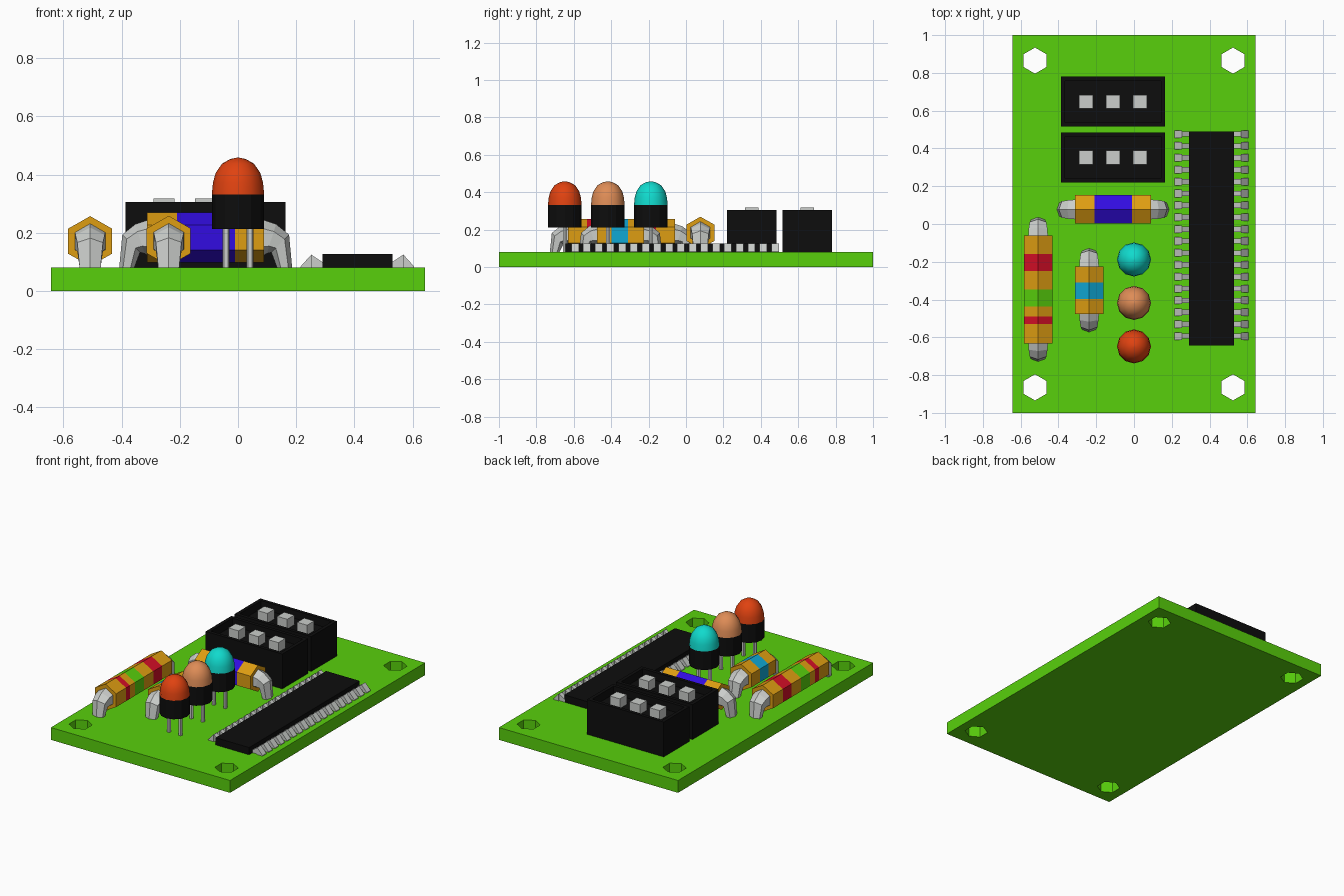
import bpy, bmesh, math
from mathutils import Vector

if "Cube" in bpy.data.objects:
    bpy.data.objects.remove(bpy.data.objects["Cube"])


def mat(name, r, g, b):
    m = bpy.data.materials.new(name)
    lin = [((c / 255 + 0.055) / 1.055) ** 2.4 if c > 10 else c / 255 / 12.92 for c in (r, g, b)]
    m.diffuse_color = (*lin, 1)
    m.use_nodes = True
    m.node_tree.nodes["Principled BSDF"].inputs["Base Color"].default_value = m.diffuse_color
    return m


GREEN = mat("board_green", 88, 208, 12)
BLACK = mat("black_plastic", 13, 13, 13)
METAL = mat("light_metal", 203, 206, 203)
GOLD = mat("resistor_gold", 222, 157, 18)
BLUE = mat("band_blue", 50, 12, 225)
RED = mat("band_red", 212, 14, 38)
SKY = mat("band_sky_blue", 16, 168, 212)
LED_RED = mat("led_orange_red", 224, 66, 16)
LED_PEACH = mat("led_peach", 222, 140, 86)
LED_CYAN = mat("led_cyan", 16, 218, 205)


def loft(bm, rings, slots=None):
    """Skin a list of equal-length point rings and cap both ends."""
    vs = [[bm.verts.new(p) for p in ring] for ring in rings]
    n = len(vs[0])
    slots = slots or [0] * (len(vs) - 1)
    faces = []
    for a, b, s in zip(vs, vs[1:], slots):
        for i in range(n):
            f = bm.faces.new((a[i], a[(i + 1) % n], b[(i + 1) % n], b[i]))
            f.material_index = s
            faces.append(f)
    for ring, s in ((vs[0], slots[0]), (vs[-1], slots[-1])):
        f = bm.faces.new(ring)
        f.material_index = s
        faces.append(f)
    bmesh.ops.recalc_face_normals(bm, faces=faces)


def finish(name, bm, *mats):
    me = bpy.data.meshes.new(name)
    bm.to_mesh(me)
    bm.free()
    for m in mats:
        me.materials.append(m)
    ob = bpy.data.objects.new(name, me)
    bpy.context.scene.collection.objects.link(ob)
    return ob


def rect(x0, x1, y0, y1, z):
    return [(x0, y0, z), (x1, y0, z), (x1, y1, z), (x0, y1, z)]


def circle(x, y, z, r, n, turn=0.0):
    return [(x + r * math.cos(turn + math.tau * i / n),
             y + r * math.sin(turn + math.tau * i / n), z) for i in range(n)]


TOP = 0.08

# Board with four hexagonal mounting holes
bm = bmesh.new()
loft(bm, [rect(-0.643, 0.643, -1, 1, 0), rect(-0.643, 0.643, -1, 1, TOP)])
board = finish("board", bm, GREEN)
bm = bmesh.new()
for x in (-0.524, 0.524):
    for y in (-0.865, 0.865):
        loft(bm, [circle(x, y, z, 0.069, 6, math.pi / 2) for z in (-0.1, 0.2)])
cutter = finish("hole_cutter", bm, GREEN)
cutter.hide_render = True
mod = board.modifiers.new("holes", 'BOOLEAN')
mod.object = cutter
mod.operation = 'DIFFERENCE'
mod.solver = 'EXACT'
bpy.context.view_layer.objects.active = board
bpy.ops.object.modifier_apply(modifier=mod.name)
bpy.data.objects.remove(cutter)

# Connectors: open-topped housings with three square pins
for k, yc in enumerate((0.352, 0.648), 1):
    x0, x1, y0, y1, w = -0.386, 0.164, yc - 0.132, yc + 0.132, 0.022
    bm = bmesh.new()
    loft(bm, [rect(x0, x1, y0, y1, TOP), rect(x0, x1, y0, y1, 0.306),
              rect(x0 + w, x1 - w, y0 + w, y1 - w, 0.306),
              rect(x0 + w, x1 - w, y0 + w, y1 - w, 0.255)])
    finish(f"connector_housing_{k}", bm, BLACK)
    bm = bmesh.new()
    for xc in (-0.254, -0.111, 0.032):
        loft(bm, [rect(xc - 0.036, xc + 0.036, yc - 0.036, yc + 0.036, z) for z in (0.25, 0.318)])
    finish(f"connector_pins_{k}", bm, METAL)

# Chip body and its two rows of legs
bm = bmesh.new()
loft(bm, [rect(0.29, 0.53, -0.643, 0.49, z) for z in (TOP, 0.127)])
finish("chip_body", bm, BLACK)
bm = bmesh.new()
for side in (-1, 1):
    for i in range(18):
        y = 0.476 - i * 0.0629
        rings = []
        for off, h, w in ((0.115, 0.016, 0.014), (0.157, 0.044, 0.014),
                          (0.157, 0.046, 0.02), (0.195, 0.004, 0.02)):
            x = 0.41 + side * off
            rings.append([(x, y - w, TOP), (x, y + w, TOP), (x, y + w, TOP + h), (x, y - w, TOP + h)])
        loft(bm, rings)
finish("chip_legs", bm, METAL)

# Indicator lamps: black collar, coloured dome, two wire legs
for name, y, colour in (("cyan", -0.188, LED_CYAN), ("peach", -0.418, LED_PEACH),
                        ("red", -0.648, LED_RED)):
    bm = bmesh.new()
    loft(bm, [circle(0, y, z, 0.09, 12) for z in (0.212, 0.332)])
    finish(f"lamp_collar_{name}", bm, BLACK)
    bm = bmesh.new()
    loft(bm, [circle(0, y, z, r, 12) for z, r in
              ((0.332, 0.09), (0.372, 0.086), (0.405, 0.077), (0.437, 0.055), (0.453, 0.027), (0.458, 0.004))])
    dome = finish(f"lamp_dome_{name}", bm, colour)
    bpy.ops.object.select_all(action='DESELECT')
    dome.select_set(True)
    bpy.context.view_layer.objects.active = dome
    bpy.ops.object.shade_smooth_by_angle(angle=math.radians(35))
    bm = bmesh.new()
    for x in (-0.041, 0.041):
        loft(bm, [circle(x, y, z, 0.0125, 6) for z in (TOP, 0.22)])
    finish(f"lamp_legs_{name}", bm, METAL)


def resistor(name, centre, axis, zc, cuts, slots, mats):
    """Hexagonal banded body along an axis, with a bent lead at each end."""
    ax = Vector((1, 0, 0)) if axis == 'x' else Vector((0, 1, 0))
    lat = Vector((0, 1, 0)) if axis == 'x' else Vector((1, 0, 0))
    base = lat * centre
    up = Vector((0, 0, 1))

    def hexring(pos, z, u, r, w):
        c = base + ax * pos + up * z
        return [c + u * r * math.cos(i * math.pi / 3) +
                lat * (w / math.cos(math.pi / 6)) * math.sin(i * math.pi / 3) for i in range(6)]

    bm = bmesh.new()
    loft(bm, [hexring(p, zc, up, 0.086, 0.0755) for p in cuts], slots)
    finish(f"{name}_body", bm, *mats)
    bm = bmesh.new()
    for end, s in ((cuts[0], -1), (cuts[-1], 1)):
        out = ax * s
        loft(bm, [hexring(end, zc, up, 0.06, 0.052),
                  hexring(end + s * 0.025, zc - 0.004, (up * 0.95 + out * 0.3).normalized(), 0.053, 0.05),
                  hexring(end + s * 0.055, zc - 0.02, (up + out).normalized(), 0.043, 0.044),
                  hexring(end + s * 0.07, TOP, out, 0.026, 0.036)])
    finish(f"{name}_leads", bm, METAL)


# Three resistors with painted bands
resistor("long_resistor", -0.508, 'y', 0.171,
         (-0.632, -0.53, -0.49, -0.437, -0.346, -0.25, -0.16, -0.06),
         (0, 1, 0, 2, 0, 1, 0), (GOLD, RED, GREEN))
resistor("short_resistor", -0.238, 'y', 0.172, (-0.476, -0.397, -0.31, -0.225), (0, 1, 0), (GOLD, SKY))
resistor("cross_resistor", 0.077, 'x', 0.183, (-0.312, -0.21, -0.01, 0.09), (0, 1, 0), (GOLD, BLUE))
